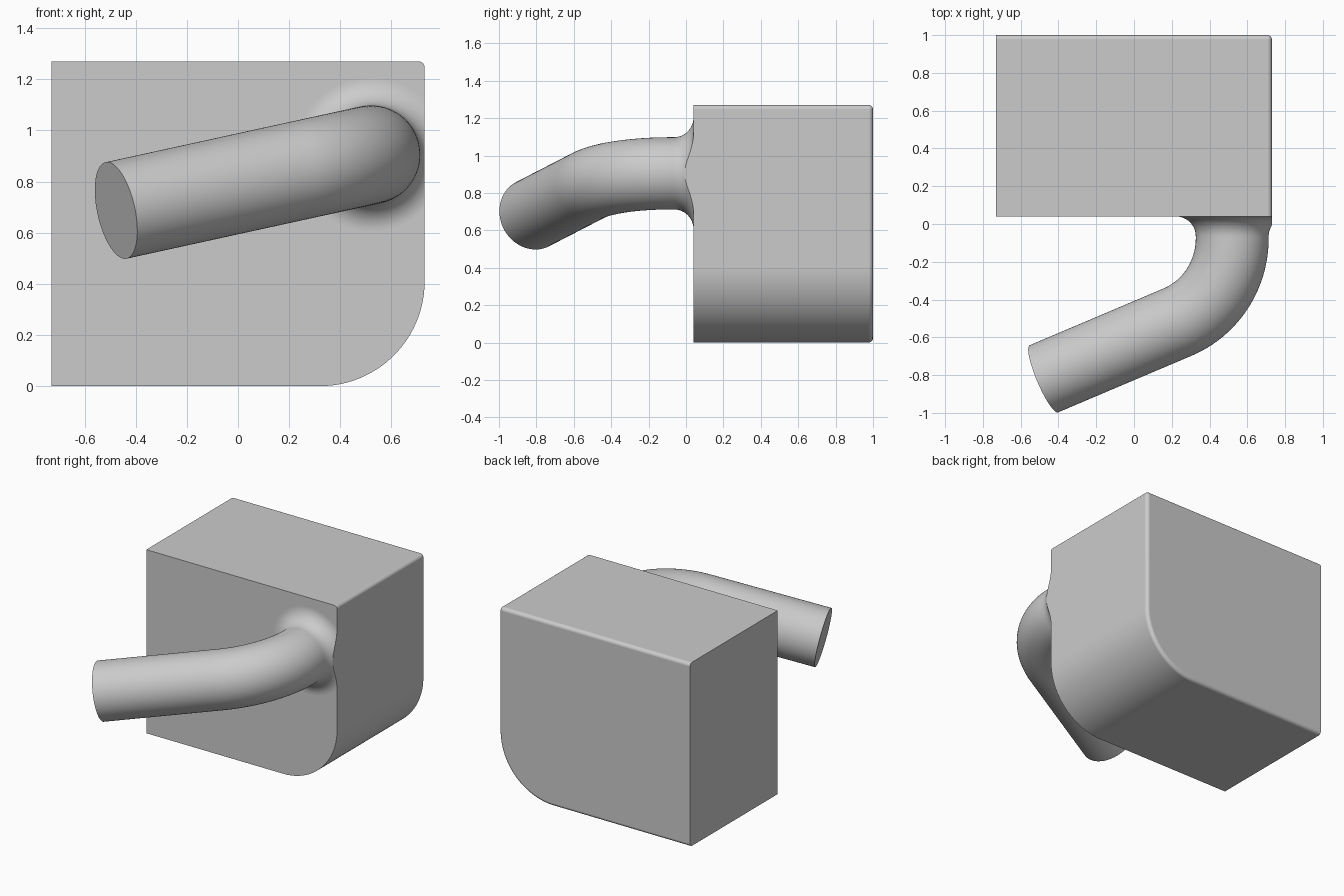
import bpy, bmesh
from math import sin, cos, pi, radians
from mathutils import Vector

cube = bpy.data.objects.get("Cube")
if cube:
    bpy.data.objects.remove(cube, do_unlink=True)

# One plain grey for everything
grey = bpy.data.materials.new("plain_grey")
grey.use_nodes = True
COLOUR = (0.6, 0.6, 0.6, 1)
grey.diffuse_color = COLOUR
for node in grey.node_tree.nodes:
    if node.type == 'BSDF_PRINCIPLED':
        node.inputs["Base Color"].default_value = COLOUR

HALF_W, FRONT, BACK, HEIGHT = 0.73, 0.04, 1.0, 1.27
CORNER, EDGE = 0.41, 0.024


def finish(bm, name):
    """Turn a bmesh into a smooth-shaded object with sharp edges kept."""
    bmesh.ops.recalc_face_normals(bm, faces=bm.faces[:])
    mesh = bpy.data.meshes.new(name)
    bm.to_mesh(mesh)
    bm.free()
    mesh.materials.append(grey)
    obj = bpy.data.objects.new(name, mesh)
    bpy.context.collection.objects.link(obj)
    bpy.ops.object.select_all(action='DESELECT')
    obj.select_set(True)
    bpy.context.view_layer.objects.active = obj
    bpy.ops.object.shade_smooth_by_angle(angle=radians(30))
    return obj


# Block: profile with one large rounded lower corner, extruded front to back
steps = 32
profile = [(-HALF_W, HEIGHT), (-HALF_W, 0)]
for i in range(steps + 1):
    a = pi / 2 * i / steps
    profile.append((HALF_W - CORNER + CORNER * sin(a), CORNER - CORNER * cos(a)))
profile.append((HALF_W, HEIGHT))

bm = bmesh.new()
face = bm.faces.new([bm.verts.new((x, FRONT, z)) for x, z in profile])
new = bmesh.ops.extrude_face_region(bm, geom=[face])["geom"]
bmesh.ops.translate(bm, vec=(0, BACK - FRONT, 0),
                    verts=[g for g in new if isinstance(g, bmesh.types.BMVert)])
bmesh.ops.recalc_face_normals(bm, faces=bm.faces[:])


def is_softened(edge):
    """Rear rim except its -x side, plus the upper +x edge."""
    p, q = (v.co for v in edge.verts)
    rear = min(p.y, q.y) > BACK - 0.001 and max(p.x, q.x) > -HALF_W + 0.001
    upper = min(p.z, q.z) > HEIGHT - 0.001 and min(p.x, q.x) > HALF_W - 0.001
    return rear or upper


bmesh.ops.bevel(bm, geom=[e for e in bm.edges if is_softened(e)], offset=EDGE,
                offset_type='OFFSET', segments=6, profile=0.5,
                affect='EDGES', clamp_overlap=False)
block = finish(bm, "block")
weighted = block.modifiers.new("flat_face_normals", 'WEIGHTED_NORMAL')
weighted.keep_sharp = True

# Pipe: flared root, bend, then a straight run to a flat end
RADIUS, FLARE, BEND, SIDES = 0.193, 0.105, 0.48, 64
TURN = radians(67.5)
root = Vector((0.52, FRONT, 0.905))
ahead = Vector((0, -1, 0))
across = Vector((-1, 0, -0.2187)).normalized()
normal_axis = across.cross(ahead)

rings = []  # (centre, turn angle, radius)
for i in range(16, -1, -1):
    a = pi / 2 * i / 16
    centre = root + ahead * (FLARE - FLARE * sin(a))
    rings.append((centre, 0, RADIUS + FLARE * (1 - cos(a))))
bend_start = root + ahead * 0.116
for i in range(29):
    a = TURN * i / 28
    centre = bend_start + ahead * BEND * sin(a) + across * BEND * (1 - cos(a))
    rings.append((centre, a, RADIUS))
run = ahead * cos(TURN) + across * sin(TURN)
reach = (1.0205 - BEND * (1 - cos(TURN))) / sin(TURN)
rings.append((rings[-1][0] + run * reach, TURN, RADIUS))

bm = bmesh.new()
loops = []
for centre, a, r in rings:
    side = across * cos(a) - ahead * sin(a)
    loops.append([bm.verts.new(centre + r * (side * cos(p) + normal_axis * sin(p)))
                  for p in (2 * pi * k / SIDES for k in range(SIDES))])
for low, high in zip(loops, loops[1:]):
    for k in range(SIDES):
        n = (k + 1) % SIDES
        bm.faces.new((low[k], low[n], high[n], high[k]))
bm.faces.new(loops[0])
bm.faces.new(loops[-1])

# Trim the flare flush with the side of the block
cut = bmesh.ops.bisect_plane(bm, geom=bm.verts[:] + bm.edges[:] + bm.faces[:],
                             plane_co=(HALF_W, 0, 0), plane_no=(1, 0, 0),
                             clear_outer=True)["geom_cut"]
bmesh.ops.holes_fill(bm, edges=[g for g in cut if isinstance(g, bmesh.types.BMEdge)],
                     sides=0)
finish(bm, "bent_pipe")
